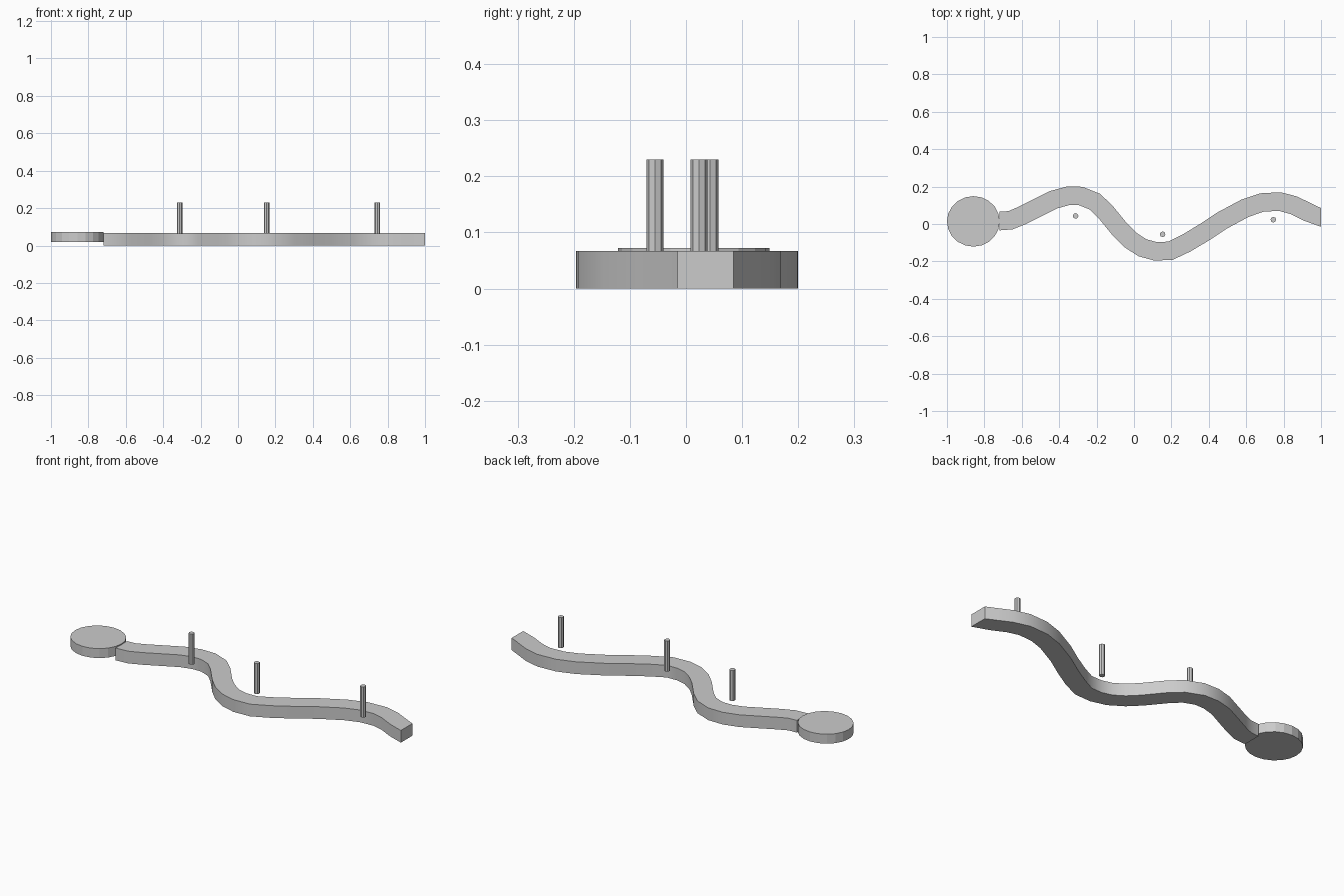
import bpy, bmesh
from mathutils import Vector

if "Cube" in bpy.data.objects:
    bpy.data.objects.remove(bpy.data.objects["Cube"])

# winding track: rectangular section swept along a centre line
PATH = [(-.72, .016), (-.66, .02), (-.6, .045), (-.5, .095), (-.43, .13), (-.355, .15),
        (-.285, .15), (-.21, .12), (-.155, .068), (-.075, -.03), (-.02, -.085), (.045, -.127),
        (.115, -.146), (.195, -.143), (.28, -.102), (.375, -.045), (.47, .018), (.595, .085),
        (.685, .115), (.78, .12), (.855, .1), (.93, .063), (1, .035)]
HALF, HEIGHT = .05, .067

def make_track():
    pts = [Vector(p) for p in PATH]
    bm = bmesh.new()
    rings = []
    for i, p in enumerate(pts):
        if 0 < i < len(pts) - 1:
            d = (pts[i + 1] - pts[i]).normalized() + (p - pts[i - 1]).normalized()
            n = Vector((-d.y, d.x)).normalized()
        else:
            n = Vector((0, 1))          # ends are cut square to x
        a, b = p - n * HALF, p + n * HALF
        rings.append([bm.verts.new((q.x, q.y, z)) for q, z in
                      ((a, 0), (b, 0), (b, HEIGHT), (a, HEIGHT))])
    for r, s in zip(rings, rings[1:]):
        for k in range(4):
            j = (k + 1) % 4
            bm.faces.new((r[k], r[j], s[j], s[k]))
    bm.faces.new(rings[0])
    bm.faces.new(rings[-1])
    bmesh.ops.recalc_face_normals(bm, faces=bm.faces)
    me = bpy.data.meshes.new("winding_track")
    bm.to_mesh(me)
    bm.free()
    ob = bpy.data.objects.new("winding_track", me)
    bpy.context.collection.objects.link(ob)
    bpy.context.view_layer.objects.active = ob
    ob.select_set(True)
    bpy.ops.object.shade_smooth_by_angle(angle=.7)

def cylinder(name, x, y, z0, z1, rx, ry, sides):
    bpy.ops.mesh.primitive_cylinder_add(vertices=sides, radius=1, depth=1,
                                        location=(x, y, (z0 + z1) / 2))
    ob = bpy.context.object
    ob.name = name
    ob.scale = (rx, ry, z1 - z0)

make_track()

# round end platform
cylinder("end_platform", -.859, .014, .02, .072, .141, .135, 20)

# upright pins beside each bend
for i, (x, y) in enumerate([(-.312, .043), (.153, -.055), (.745, .023)]):
    cylinder(f"pin_{i + 1}", x, y, .062, .23, .015, .015, 8)
